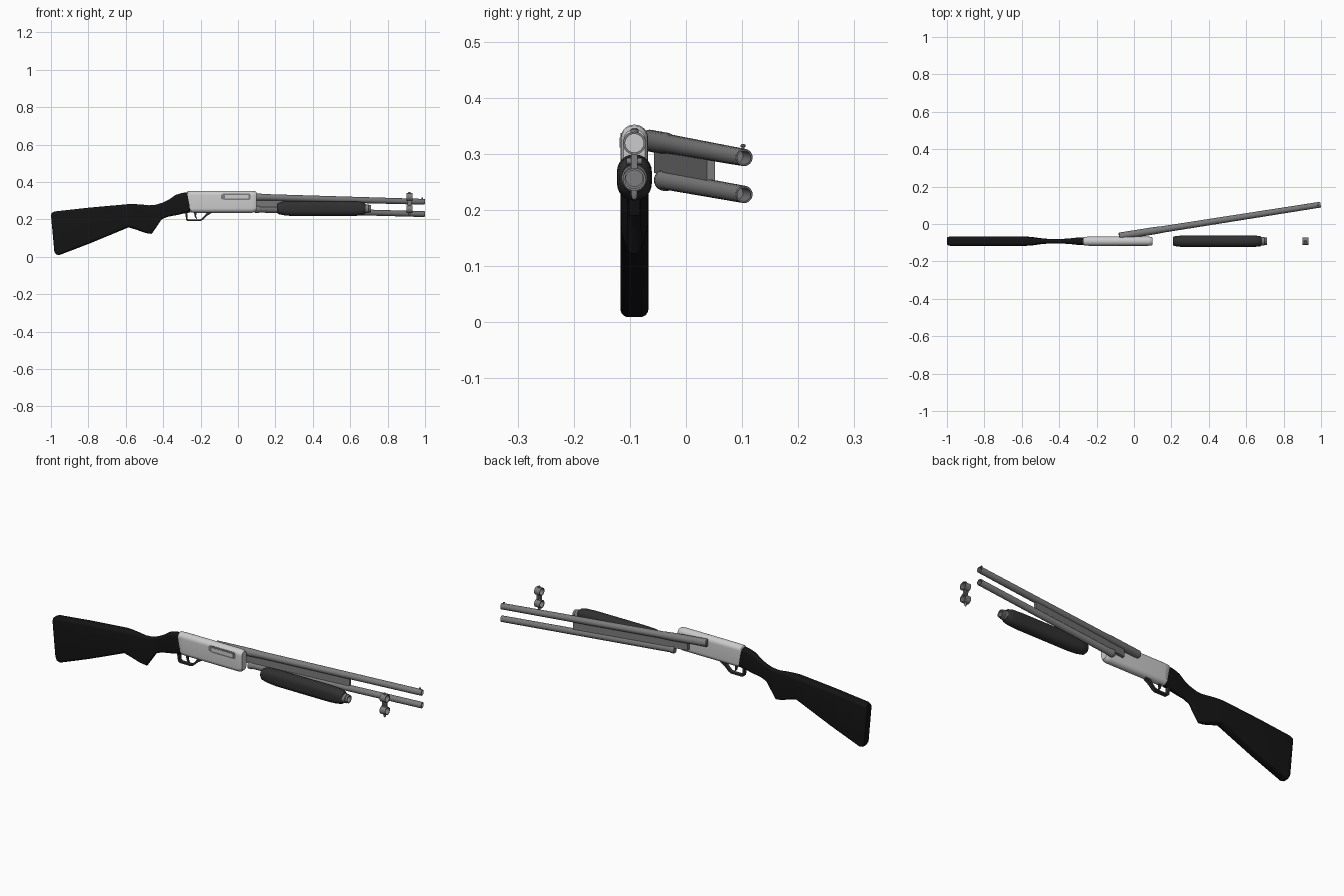
import bpy, bmesh
from math import sin, cos, pi, radians
from mathutils import Vector, Matrix

if "Cube" in bpy.data.objects:
    bpy.data.objects.remove(bpy.data.objects["Cube"])

YC = -0.092  # centre plane of stock, receiver and forend


def mat(name, v):
    m = bpy.data.materials.new(name)
    m.diffuse_color = (v, v, v, 1)
    m.use_nodes = True
    m.node_tree.nodes["Principled BSDF"].inputs["Base Color"].default_value = m.diffuse_color
    return m


BLACK, DARK = mat("black", 0.007), mat("dark", 0.03)
STEEL, LIGHT = mat("steel", 0.2), mat("light_alloy", 0.6)


def finish(name, bm, m, angle=35):
    bmesh.ops.remove_doubles(bm, verts=bm.verts, dist=1e-6)
    bmesh.ops.recalc_face_normals(bm, faces=bm.faces)
    me = bpy.data.meshes.new(name)
    bm.to_mesh(me)
    bm.free()
    ob = bpy.data.objects.new(name, me)
    bpy.context.collection.objects.link(ob)
    me.materials.append(m)
    bpy.ops.object.select_all(action='DESELECT')
    ob.select_set(True)
    bpy.context.view_layer.objects.active = ob
    bpy.ops.object.shade_smooth_by_angle(angle=radians(angle))
    return ob


def skin(bm, rings, close=False):
    n = len(rings[0])
    pairs = list(zip(rings, rings[1:] + ([rings[0]] if close else [])))
    for a, b in pairs[:len(rings) if close else len(rings) - 1]:
        for i in range(n):
            bm.faces.new((a[i], a[(i + 1) % n], b[(i + 1) % n], b[i]))


def loft(name, sections, m, k=6):
    """Rounded-rectangle sections: (x top, z top, x bottom, z bottom, half width, corner radius)."""
    bm, rings = bmesh.new(), []
    for xt, zt, xb, zb, w, r in sections:
        top, bot = Vector((xt, YC, zt)), Vector((xb, YC, zb))
        h, up, mid = (top - bot).length / 2, (top - bot).normalized(), (top + bot) / 2
        ring = []
        for q, (sy, sz) in enumerate(((1, 1), (-1, 1), (-1, -1), (1, -1))):
            for i in range(k + 1):
                a = (q + i / k) * pi / 2
                ring.append(bm.verts.new(mid + Vector((0, sy * (w - r * .98) + r * .98 * cos(a), 0))
                                         + up * (sz * (h - r) + r * sin(a))))
        rings.append(ring)
    skin(bm, rings)
    bm.faces.new(rings[0])
    bm.faces.new(rings[-1])
    return finish(name, bm, m)


def lathe(name, p0, p1, profile, m, n=24, close=False):
    """Turn (distance, radius) points around the axis p0 -> p1."""
    p0, p1 = Vector(p0), Vector(p1)
    q = (p1 - p0).to_track_quat('Z', 'Y')
    bm = bmesh.new()
    rings = [[bm.verts.new(p0 + q @ Vector((r * cos(2 * pi * i / n), r * sin(2 * pi * i / n), t)))
              for i in range(n)] for t, r in profile]
    skin(bm, rings, close)
    if not close:
        bm.faces.new(rings[0])
        bm.faces.new(rings[-1])
    return finish(name, bm, m)


def plate(name, pts, y, hw, m):
    """Extrude an x/z outline across y."""
    bm = bmesh.new()
    rings = [[bm.verts.new((x, y + s * hw, z)) for x, z in pts] for s in (-1, 1)]
    skin(bm, rings)
    bm.faces.new(rings[0])
    bm.faces.new(rings[1])
    return finish(name, bm, m)


# Stock with pistol grip
loft("stock", [
    (-1.0, .222, -.982, .026, .018, .012), (-.996, .235, -.972, .012, .023, .014),
    (-.98, .242, -.955, .009, .025, .015), (-.80, .262, -.79, .072, .025, .016),
    (-.59, .281, -.585, .157, .025, .018), (-.555, .281, -.545, .145, .023, .018),
    (-.52, .280, -.495, .127, .016, .014), (-.475, .275, -.462, .122, .013, .012),
    (-.44, .278, -.435, .160, .012, .012), (-.40, .290, -.408, .200, .012, .012),
    (-.365, .308, -.375, .214, .013, .013), (-.335, .330, -.33, .222, .016, .015),
    (-.30, .341, -.295, .230, .020, .019), (-.268, .345, -.255, .237, .021, .020)], BLACK)

# Receiver with domed top
loft("receiver", [
    (-.275, .343, -.255, .240, .019, .018), (-.270, .350, -.25, .236, .023, .022),
    (-.24, .352, -.235, .235, .0245, .024), (.075, .352, .075, .235, .0245, .024),
    (.092, .350, .09, .239, .0235, .023), (.10, .343, .10, .248, .019, .018)], LIGHT, 8)

# Ejection port and bolt on the near side
plate("ejection_port", [(-.09, .308), (-.06, .302), (.06, .302), (.067, .31), (.067, .33),
                        (.06, .337), (-.08, .337), (-.09, .33)], YC - .017, .0078, STEEL)
plate("bolt", [(-.07, .311), (.055, .311), (.055, .329), (-.07, .329)], YC - .018, .0085, LIGHT)

# Trigger guard: bent strip
outer = [(-.283, .238), (-.277, .196), (-.268, .19), (-.205, .19), (-.19, .196), (-.168, .217), (-.135, .238)]
inner = [(-.272, .238), (-.269, .203), (-.264, .198), (-.207, .198), (-.195, .203), (-.176, .223), (-.165, .238)]
bm = bmesh.new()
rows = [[bm.verts.new((x, YC + s, z)) for x, z in pts]
        for pts, s in ((outer, -.01), (outer, .01), (inner, .01), (inner, -.01))]
for a, b in zip(rows, rows[1:] + rows[:1]):
    for i in range(6):
        bm.faces.new((a[i], a[i + 1], b[i + 1], b[i]))
for i in (0, 6):
    bm.faces.new([r[i] for r in rows])
finish("trigger_guard", bm, DARK)
plate("trigger", [(-.235, .238), (-.232, .215), (-.222, .202), (-.218, .204), (-.224, .218), (-.22, .238)],
      YC, .004, DARK)

# Sliding forend and its end nut
loft("forend", [
    (.208, .282, .208, .236, .021, .020), (.215, .288, .215, .228, .026, .025),
    (.25, .297, .25, .221, .030, .029), (.30, .299, .30, .217, .031, .030),
    (.60, .299, .60, .217, .031, .030), (.65, .296, .65, .220, .030, .029),
    (.675, .290, .675, .226, .027, .026), (.683, .283, .683, .232, .022, .021)], DARK)
lathe("forend_nut", (.675, YC, .257), (.71, YC, .257),
      [(0, .023), (.022, .023), (.025, .020), (.035, .020), (.035, .015), (.01, .015)], STEEL)


# Swung-out barrel group, which drifts sideways and slightly down
def at(x, z_end, dy=0):
    return Vector((x, .1036 - (.9975 - x) * .157 + dy, z_end + (.9975 - x) * .028))


def barrel(name, x0, z_end, head):
    a, b = at(x0, z_end), at(.9975, z_end)
    L = (b - a).length
    lathe(name, a, b, head + [(L - .002, .0155), (L, .0145), (L, .012), (L - .09, .012)], STEEL)


barrel("barrel", -.08, .2935, [(0, .017), (.003, .0195), (.19, .0195), (.24, .0175)])
barrel("magazine_tube", .09, .2277, [(0, .017), (.003, .019), (.02, .019), (.024, .0165)])

# Bead sight on the muzzle
s = at(.985, .2935)
lathe("bead_sight", s + Vector((0, 0, .012)), s + Vector((0, 0, .024)),
      [(0, .003), (.006, .003), (.007, .0045), (.010, .0045), (.012, .002)], STEEL, 12)

# Action bar between the tubes
bm = bmesh.new()
ends = []
for x in (.02, .62):
    c = at(x, .2606)
    ends.append([bm.verts.new(c + Vector((0, y, z)))
                 for y, z in ((-.007, -.022), (.007, -.022), (.007, .022), (-.007, .022))])
skin(bm, ends)
for e in ends:
    bm.faces.new(e)
finish("action_bar", bm, STEEL)

# Barrel clamp: two rings, a link and a sling stud
for label, z in (("upper", .319), ("lower", .2545)):
    lathe("clamp_ring_" + label, (.90, YC, z), (.932, YC, z),
          [(0, .0205), (.032, .0205), (.032, .0165), (0, .0165)], STEEL, close=True)
plate("clamp_link", [(.905, .273), (.927, .273), (.927, .301), (.905, .301)], YC, .006, STEEL)
lathe("clamp_screw", (.916, YC - .014, .287), (.916, YC + .014, .287), [(0, .006), (.028, .006)], STEEL, 12)
lathe("sling_stud", (.916, YC, .236), (.916, YC, .219),
      [(0, .006), (.008, .006), (.014, .005), (.017, .003)], STEEL, 12)
lathe("clamp_top_stud", (.916, YC, .336), (.916, YC, .346), [(0, .007), (.007, .007), (.010, .004)], STEEL, 12)
